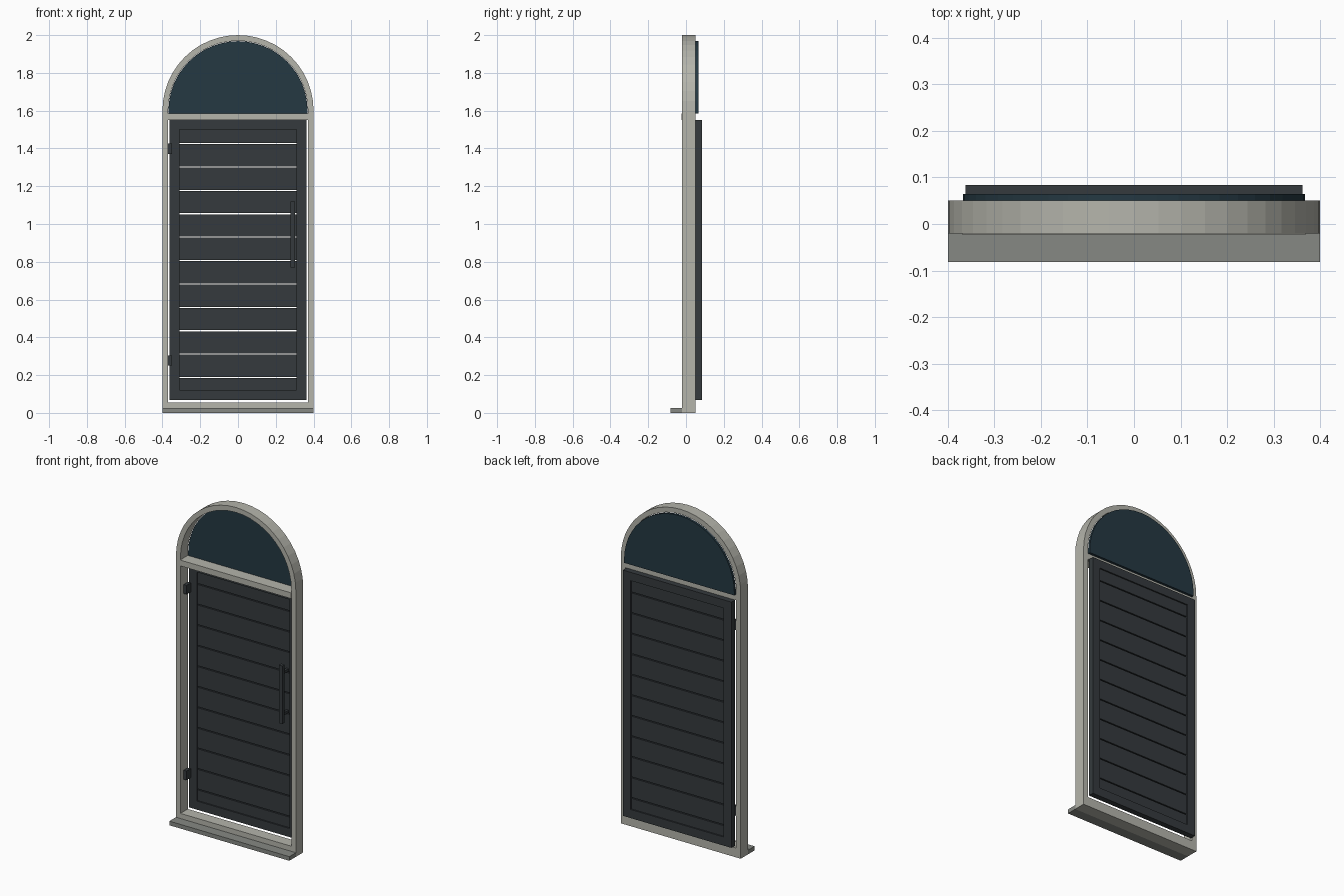
import bpy, bmesh, math

if "Cube" in bpy.data.objects:
    bpy.data.objects.remove(bpy.data.objects["Cube"])

def material(name, rgb):
    m = bpy.data.materials.new(name)
    m.diffuse_color = (*rgb, 1)
    m.use_nodes = True
    m.node_tree.nodes["Principled BSDF"].inputs["Base Color"].default_value = m.diffuse_color
    return m

FRAME = material("pale_stone", (0.46, 0.46, 0.41))
SILL = material("sill_grey", (0.24, 0.25, 0.23))
DARK = material("dark_paint", (0.035, 0.042, 0.047))
GLASS = material("dark_glass", (0.018, 0.04, 0.055))

def finish(name, bm, mat):
    bmesh.ops.recalc_face_normals(bm, faces=bm.faces[:])
    me = bpy.data.meshes.new(name)
    bm.to_mesh(me)
    bm.free()
    me.materials.append(mat)
    ob = bpy.data.objects.new(name, me)
    bpy.context.collection.objects.link(ob)
    return ob

def add_box(bm, x, y, z):
    vs = bmesh.ops.create_cube(bm, size=1)["verts"]
    for v in vs:
        v.co = [(a + b) / 2 + c * (b - a) for (a, b), c in zip((x, y, z), v.co)]

def boxes(name, mat, *specs):
    bm = bmesh.new()
    for s in specs:
        add_box(bm, *s)
    return finish(name, bm, mat)

# arched outline: straight sides up to the spring line, then a half circle
def arch(r, bottom, spring=1.6, n=24):
    arc = [(r * math.cos(math.pi * i / n), spring + r * math.sin(math.pi * i / n))
           for i in range(n + 1)]
    return [(r, bottom)] + arc + [(-r, bottom)]

def ring(name, mat, outer, inner, y0, y1):
    bm = bmesh.new()
    loops = [[bm.verts.new((x, y, z)) for x, z in pts]
             for pts, y in ((outer, y0), (outer, y1), (inner, y1), (inner, y0))]
    n = len(outer)
    for k in range(4):
        a, b = loops[k], loops[(k + 1) % 4]
        for i in range(n):
            j = (i + 1) % n
            bm.faces.new((a[i], a[j], b[j], b[i]))
    return finish(name, bm, mat)

def prism(name, mat, pts, y0, y1):
    bm = bmesh.new()
    f = bm.faces.new([bm.verts.new((x, y0, z)) for x, z in pts])
    g = bmesh.ops.extrude_face_region(bm, geom=[f])["geom"]
    for v in g:
        if isinstance(v, bmesh.types.BMVert):
            v.co.y = y1
    if not any(len(q.verts) == len(pts) and abs(q.calc_center_median().y - y0) < 1e-6
               for q in bm.faces):
        bm.faces.new([v for v in f.verts])
    return finish(name, bm, mat)

# surround, transom and sill
ring("arched_frame", FRAME, arch(0.4, 0.0), arch(0.37, 0.056), -0.02, 0.05)
boxes("transom_bar", FRAME, ((-0.37, 0.37), (-0.023, 0.05), (1.55, 1.585)))
boxes("sill", SILL, ((-0.4, 0.4), (-0.082, -0.02), (0, 0.025)))

# arched fanlight
prism("fanlight_glass", GLASS, arch(0.368, 1.585), 0.05, 0.065)

# door leaf border
Y = (0.05, 0.084)
boxes("door_leaf_frame", DARK,
      ((-0.362, -0.31), Y, (0.068, 1.55)), ((0.31, 0.362), Y, (0.068, 1.55)),
      ((-0.31, 0.31), Y, (0.068, 0.12)), ((-0.31, 0.31), Y, (1.5, 1.55)))

# horizontal slats with narrow open gaps
gaps = [0.187 + 0.1239 * i for i in range(11)]
lows = [0.12] + [g + 0.003 for g in gaps]
highs = [g - 0.003 for g in gaps] + [1.5]
boxes("door_slats", DARK,
      *[((-0.31, 0.31), (0.058, 0.076), (a, b)) for a, b in zip(lows, highs)])

# pull handle with standoffs
boxes("pull_handle", DARK, ((0.278, 0.302), (-0.008, 0.014), (0.77, 1.12)),
      *[((0.283, 0.297), (0.014, 0.06), (z - 0.008, z + 0.008)) for z in (0.82, 1.07)])

# hinges
boxes("hinges", DARK,
      *[((-0.37, -0.35), (0.01, 0.05), (z, z + 0.055)) for z in (0.25, 1.37)])
